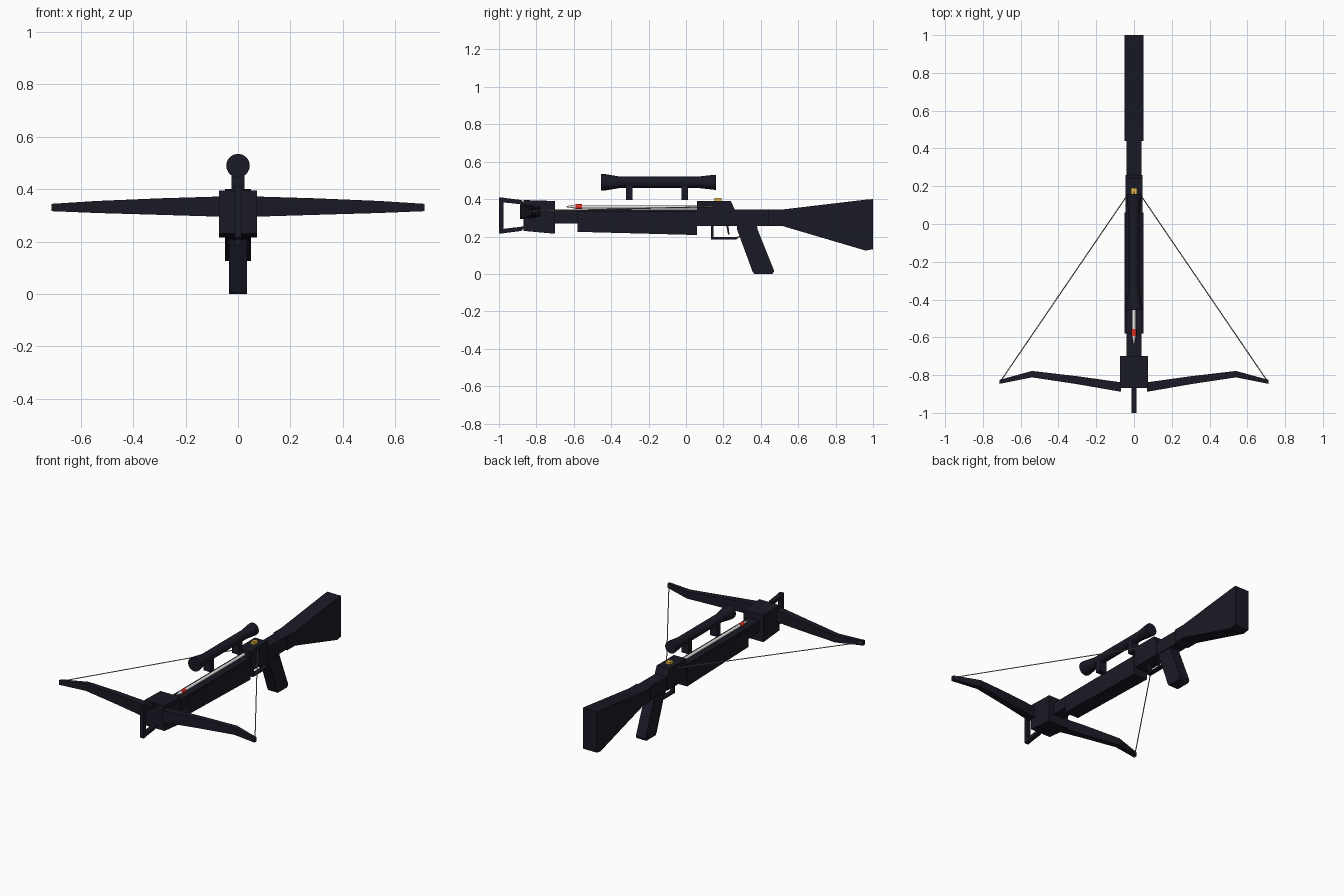
import bpy, bmesh, math
from mathutils import Vector

cube = bpy.data.objects.get("Cube")
if cube:
    bpy.data.objects.remove(cube, do_unlink=True)


def material(name, rgb, rough=0.6):
    m = bpy.data.materials.new(name)
    m.use_nodes = True
    m.diffuse_color = (*rgb, 1)
    bsdf = m.node_tree.nodes["Principled BSDF"]
    bsdf.inputs["Base Color"].default_value = (*rgb, 1)
    bsdf.inputs["Roughness"].default_value = rough
    return m


DARK = material("blue black", (0.010, 0.010, 0.019))
CORD = material("cord grey", (0.4, 0.39, 0.37))
SILVER = material("light silver", (0.88, 0.88, 0.86))
RED = material("red", (0.75, 0.03, 0.02))
GOLD = material("gold", (0.8, 0.5, 0.06))


def finish(bm, name, mat, smooth=False):
    bmesh.ops.recalc_face_normals(bm, faces=bm.faces)
    me = bpy.data.meshes.new(name)
    bm.to_mesh(me)
    bm.free()
    me.materials.append(mat)
    ob = bpy.data.objects.new(name, me)
    bpy.context.collection.objects.link(ob)
    if smooth:
        bpy.ops.object.select_all(action="DESELECT")
        ob.select_set(True)
        bpy.context.view_layer.objects.active = ob
        bpy.ops.object.shade_smooth_by_angle(angle=math.radians(50))
    return ob


def loft(name, rings, mat, smooth=False):
    """Skin a list of equal rings of points and cap both ends."""
    bm = bmesh.new()
    vs = [[bm.verts.new(p) for p in ring] for ring in rings]
    n = len(vs[0])
    for a, b in zip(vs, vs[1:]):
        for i in range(n):
            j = (i + 1) % n
            bm.faces.new((a[i], a[j], b[j], b[i]))
    bm.faces.new(vs[0])
    bm.faces.new(vs[-1])
    return finish(bm, name, mat, smooth)


def plate(name, half, outline, mat=DARK):
    """Side outline in (y, z), extruded to both sides of the centre plane."""
    return loft(name, [[(x, y, z) for y, z in outline] for x in (-half, half)], mat)


def box(name, half, y0, y1, z0, z1, mat=DARK):
    return plate(name, half, [(y0, z0), (y1, z0), (y1, z1), (y0, z1)], mat)


def turned(name, z, profile, mat, sides=20):
    """Round part along y from (y, radius) pairs."""
    steps = [2 * math.pi * i / sides for i in range(sides)]
    rings = [[(r * math.cos(a), y, z + r * math.sin(a)) for a in steps] for y, r in profile]
    return loft(name, rings, mat, True)


def rod(name, a, b, r, mat, sides=8):
    a, b = Vector(a), Vector(b)
    q = (b - a).to_track_quat("Z", "Y")
    offs = [q @ Vector((r * math.cos(t), r * math.sin(t), 0))
            for t in [2 * math.pi * i / sides for i in range(sides)]]
    return loft(name, [[p + o for o in offs] for p in (a, b)], mat, True)


# Stock, body and grip
plate("stock", 0.05, [(0.44, 0.255), (0.52, 0.255), (0.96, 0.125), (1.0, 0.132),
                      (1.0, 0.40), (0.96, 0.397), (0.52, 0.345), (0.44, 0.345)])
box("stock_neck", 0.04, 0.2, 0.46, 0.255, 0.345)
plate("receiver", 0.045, [(0.06, 0.255), (0.26, 0.255), (0.26, 0.345), (0.24, 0.39), (0.06, 0.39)])
box("barrel_rail", 0.04, -0.72, 0.1, 0.27, 0.345)
plate("fore_grip", 0.05, [(-0.58, 0.225), (0.06, 0.208), (0.06, 0.335), (-0.58, 0.335)])
plate("pistol_grip", 0.035, [(0.272, 0.24), (0.272, 0.26), (0.38, 0.26), (0.382, 0.24),
                             (0.472, 0.015), (0.462, 0.0), (0.365, 0.0), (0.356, 0.012)])

# Trigger and its guard
box("guard_front", 0.014, 0.135, 0.146, 0.185, 0.26)
plate("guard_bottom", 0.014, [(0.135, 0.185), (0.27, 0.185), (0.295, 0.205), (0.27, 0.197), (0.135, 0.197)])
plate("trigger", 0.008, [(0.215, 0.26), (0.225, 0.21), (0.233, 0.21), (0.226, 0.26)])

# Head block and foot stirrup
plate("head_block", 0.073, [(-0.868, 0.23), (-0.7, 0.215), (-0.7, 0.39), (-0.868, 0.395)])
box("stirrup_front", 0.013, -1.0, -0.976, 0.215, 0.41)
plate("stirrup_top", 0.013, [(-1.0, 0.385), (-0.86, 0.37), (-0.88, 0.395), (-1.0, 0.41)])
plate("stirrup_bottom", 0.013, [(-1.0, 0.215), (-0.88, 0.23), (-0.86, 0.255), (-1.0, 0.238)])

# Bow limbs: (x, front y, back y, bottom z, top z)
stations = [(0.07, -0.888, -0.838, 0.295, 0.372), (0.30, -0.848, -0.806, 0.302, 0.365),
            (0.54, -0.812, -0.778, 0.309, 0.355), (0.712, -0.846, -0.825, 0.316, 0.344)]
for side, label in ((1, "left"), (-1, "right")):
    loft(label + "_limb", [[(side * x, f, lo), (side * x, b, lo), (side * x, b, hi), (side * x, f, hi)]
                           for x, f, b, lo, hi in stations], DARK)
    rod(label + "_string", (side * 0.705, -0.83, 0.335), (side * 0.044, 0.14, 0.36), 0.003, CORD)
rod("string_centre", (-0.044, 0.14, 0.36), (0.044, 0.14, 0.36), 0.003, CORD)

# Scope and its mounts
turned("scope", 0.49, [(-0.455, 0.045), (-0.44, 0.045), (-0.35, 0.03), (0.06, 0.03),
                       (0.15, 0.04), (0.16, 0.04)], DARK)
box("front_scope_mount", 0.025, -0.322, -0.285, 0.395, 0.475)
box("rear_scope_mount", 0.025, -0.025, 0.012, 0.395, 0.475)

# Loaded bolt
turned("bolt_shaft", 0.36, [(-0.56, 0.01), (0.13, 0.01)], SILVER, 10)
turned("bolt_collar", 0.36, [(-0.592, 0.014), (-0.555, 0.014)], RED, 10)
turned("bolt_tip", 0.36, [(-0.64, 0.003), (-0.59, 0.011)], SILVER, 10)

# Rear sight
box("rear_sight", 0.015, 0.152, 0.19, 0.385, 0.405, GOLD)
box("rear_sight_notch", 0.003, 0.16, 0.172, 0.4, 0.406)
